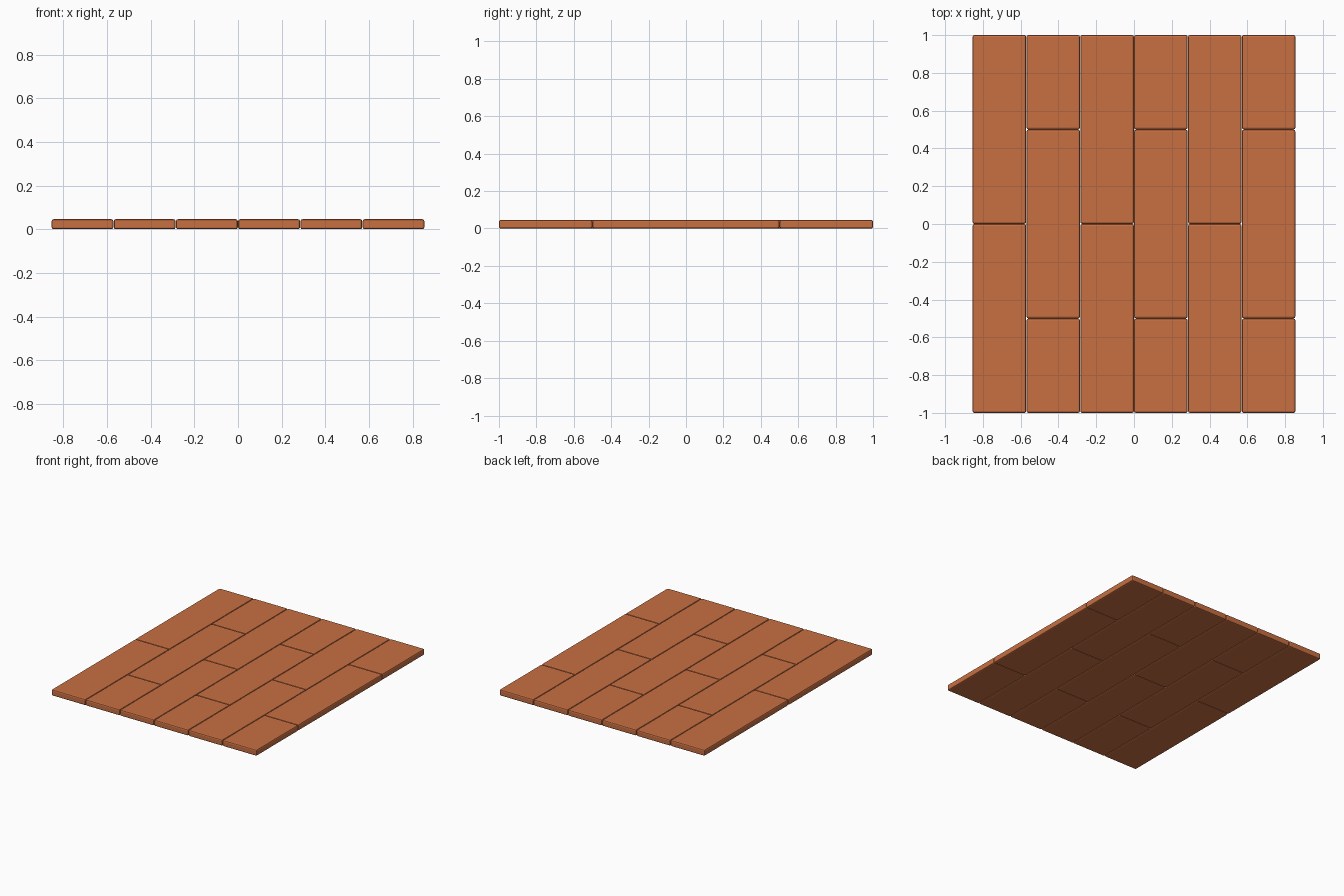
import bpy

if "Cube" in bpy.data.objects:
    bpy.data.objects.remove(bpy.data.objects["Cube"])

PITCH, LENGTH, THICK = 0.285, 1.0, 0.046
GAP = 0.002

mat = bpy.data.materials.new("terracotta_wood")
mat.diffuse_color = (0.58, 0.16, 0.055, 1)
mat.use_nodes = True
mat.node_tree.nodes["Principled BSDF"].inputs["Base Color"].default_value = mat.diffuse_color


def plank(name, x, y0, y1):
    """One floorboard with softly rounded edges on all sides."""
    bpy.ops.mesh.primitive_cube_add(size=1, location=(x, (y0 + y1) / 2, THICK / 2))
    ob = bpy.context.object
    ob.name = name
    ob.scale = (PITCH - GAP, y1 - y0, THICK)
    bpy.ops.object.transform_apply(location=False, rotation=False, scale=True)
    ob.data.materials.append(mat)
    bev = ob.modifiers.new("rounded_edges", "BEVEL")
    bev.width = 0.009
    bev.segments = 2


# Six columns: two full boards alternate with half, full, half
for col in range(6):
    x = (col - 2.5) * PITCH
    joints = [-1, 0, 1] if col % 2 == 0 else [-1, -0.5, 0.5, 1]
    for row, (a, b) in enumerate(zip(joints, joints[1:])):
        # Leave a hairline gap at inner joints only
        a += GAP / 2 if a > -1 else 0
        b -= GAP / 2 if b < 1 else 0
        plank(f"floorboard_{col + 1}_{row + 1}", x, a, b)
